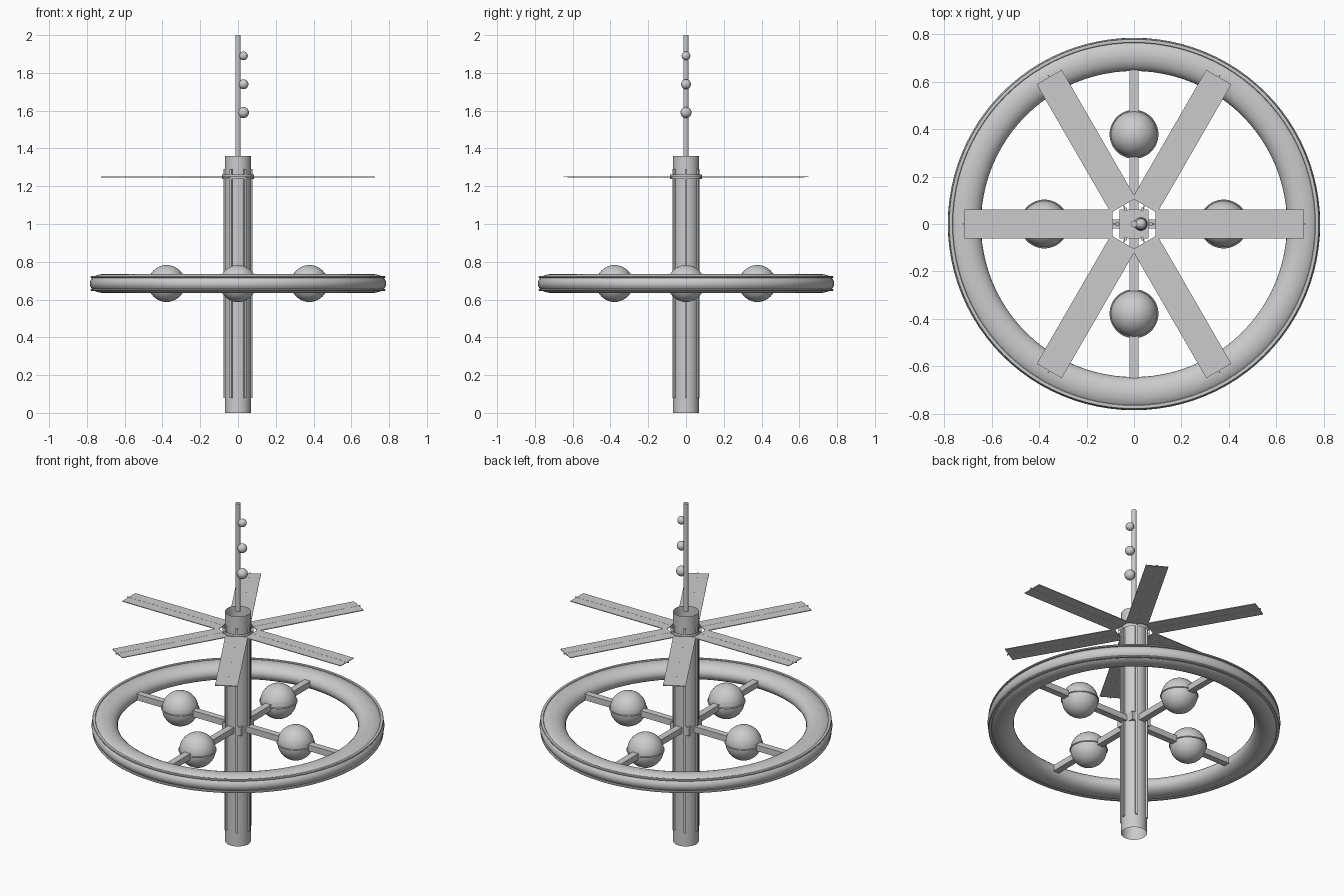
import bpy, bmesh, math
from mathutils import Matrix, Vector

if "Cube" in bpy.data.objects:
    bpy.data.objects.remove(bpy.data.objects["Cube"])

grey = bpy.data.materials.new("plain_grey")
grey.diffuse_color = (0.6, 0.6, 0.6, 1)
grey.use_nodes = True
grey.node_tree.nodes["Principled BSDF"].inputs["Base Color"].default_value = grey.diffuse_color


def finish(name, bm, smooth=True):
    me = bpy.data.meshes.new(name)
    bm.to_mesh(me)
    bm.free()
    me.materials.append(grey)
    ob = bpy.data.objects.new(name, me)
    bpy.context.collection.objects.link(ob)
    if smooth:
        bpy.ops.object.select_all(action='DESELECT')
        ob.select_set(True)
        bpy.context.view_layer.objects.active = ob
        bpy.ops.object.shade_smooth_by_angle(angle=math.radians(40))
    return ob


def tube(name, r, z0, z1, caps=False, segs=48):
    bm = bmesh.new()
    bmesh.ops.create_cone(bm, cap_ends=caps, segments=segs, radius1=r, radius2=r, depth=z1 - z0,
                          matrix=Matrix.Translation((0, 0, (z0 + z1) / 2)))
    return finish(name, bm)


def ball(name, r, loc):
    bm = bmesh.new()
    bmesh.ops.create_uvsphere(bm, u_segments=32, v_segments=20, radius=r,
                              matrix=Matrix.Translation(loc))
    return finish(name, bm)


def box(name, x0, x1, wy, z0, z1, angle=0):
    bm = bmesh.new()
    m = (Matrix.Rotation(angle, 4, 'Z') @ Matrix.Translation(((x0 + x1) / 2, 0, (z0 + z1) / 2))
         @ Matrix.Diagonal((x1 - x0, wy, z1 - z0, 1)))
    bmesh.ops.create_cube(bm, size=1, matrix=m)
    return finish(name, bm, False)


def ring(name, R, rx, rz, loc, segs=96, sides=24):
    # torus with an elliptical section
    bm = bmesh.new()
    rows = []
    for i in range(segs):
        a = 2 * math.pi * i / segs
        row = []
        for j in range(sides):
            b = 2 * math.pi * j / sides
            d = R + rx * math.cos(b)
            row.append(bm.verts.new(Vector(loc) + Vector((d * math.cos(a), d * math.sin(a),
                                                          rz * math.sin(b)))))
        rows.append(row)
    for i in range(segs):
        p, q = rows[i], rows[(i + 1) % segs]
        for j in range(sides):
            k = (j + 1) % sides
            bm.faces.new((p[j], q[j], q[k], p[k]))
    return finish(name, bm)


ZR = 0.685

# open central hull, collar and mast
tube("hull", 0.069, 0, 1.36)
tube("collar", 0.084, 1.238, 1.262)
tube("mast", 0.014, 1.36, 2.0, True, 24)
for i, (z, r) in enumerate([(1.59, 0.029), (1.74, 0.026), (1.89, 0.023)]):
    ball(f"mast_ball_{i}", r, (0.029, 0, z))

# habitat ring with two thin rails
ring("main_ring", 0.715, 0.07, 0.05, (0, 0, ZR))
for s in (-1, 1):
    ring(f"ring_rail_{s}", 0.772, 0.009, 0.006, (0, 0, ZR + 0.035 * s), 96, 8)

# hub, spokes and tanks
box("hub", -0.062, 0.062, 0.124, ZR - 0.025, ZR + 0.025)
for i in range(4):
    a = i * math.pi / 2
    box(f"spoke_{i}", 0, 0.66, 0.038, ZR - 0.018, ZR + 0.018, a)
    loc = (0.378 * math.cos(a), 0.378 * math.sin(a), ZR)
    ball(f"tank_{i}", 0.098, loc)
    ring(f"tank_band_{i}", 0.099, 0.004, 0.004, loc, 48, 8)

# hull ribs, flat panels and their thin booms
for i in range(6):
    a = i * math.pi / 3
    box(f"hull_rib_{i}", 0.064, 0.078, 0.012, 0.08, 1.29, a)
    box(f"panel_{i}", 0.09, 0.715, 0.122, 1.248, 1.252, a)
    box(f"panel_boom_{i}", 0.066, 0.724, 0.006, 1.2475, 1.2525, a)
